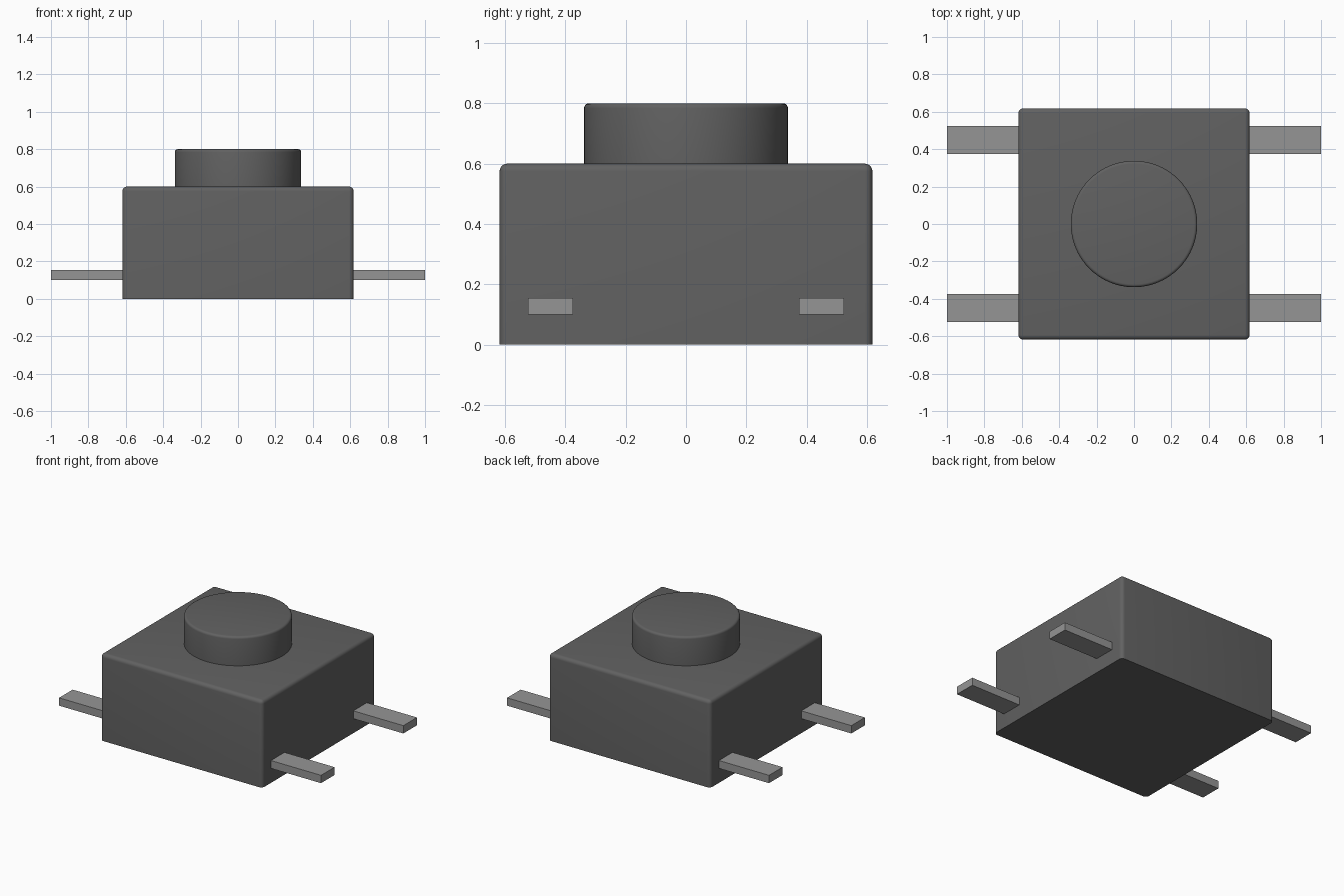
import bpy
import bmesh
from mathutils import Matrix, Vector

if "Cube" in bpy.data.objects:
    bpy.data.objects.remove(bpy.data.objects["Cube"], do_unlink=True)


def make_material(name, value):
    mat = bpy.data.materials.new(name)
    mat.use_nodes = True
    colour = (value, value, value, 1)
    mat.diffuse_color = colour
    mat.node_tree.nodes["Principled BSDF"].inputs["Base Color"].default_value = colour
    return mat


housing_grey = make_material("dark grey plastic", 0.12)
pin_grey = make_material("light grey metal", 0.3)


def add_object(name, bm, mat, smooth=False):
    mesh = bpy.data.meshes.new(name)
    bm.to_mesh(mesh)
    bm.free()
    obj = bpy.data.objects.new(name, mesh)
    bpy.context.collection.objects.link(obj)
    mesh.materials.append(mat)
    if smooth:
        bpy.ops.object.select_all(action='DESELECT')
        obj.select_set(True)
        bpy.context.view_layer.objects.active = obj
        bpy.ops.object.shade_smooth_by_angle(angle=0.6)
    return obj


def box(low, high):
    low, high = Vector(low), Vector(high)
    bm = bmesh.new()
    bmesh.ops.create_cube(bm, size=1, matrix=Matrix.Translation((low + high) / 2)
                          @ Matrix.Diagonal((*(high - low), 1)))
    return bm


def round_edges(bm, edges, radius, segments):
    bmesh.ops.bevel(bm, geom=edges, offset=radius, segments=segments,
                    profile=0.5, affect='EDGES', clamp_overlap=True)


# Housing: rounded everywhere except around the flat underside
bm = box((-0.618, -0.618, 0), (0.618, 0.618, 0.6))
round_edges(bm, [e for e in bm.edges if max(v.co.z for v in e.verts) > 0.5], 0.025, 5)
add_object("housing", bm, housing_grey, True)

# Round push button with a softened top rim
bm = bmesh.new()
bmesh.ops.create_cone(bm, cap_ends=True, segments=64, radius1=0.338, radius2=0.338,
                      depth=0.2, matrix=Matrix.Translation((0, 0, 0.7)))
round_edges(bm, [e for e in bm.edges if min(v.co.z for v in e.verts) > 0.79], 0.016, 4)
add_object("push_button", bm, housing_grey, True)

# Four straight contact pins, one near each corner
for side, sx in (("left", 1), ("right", -1)):
    for end, sy in (("front", -1), ("back", 1)):
        xs = sorted((sx * 0.6, sx))
        ys = sorted((sy * 0.375, sy * 0.523))
        bm = box((xs[0], ys[0], 0.1), (xs[1], ys[1], 0.154))
        add_object(f"{end}_{side}_pin", bm, pin_grey)
